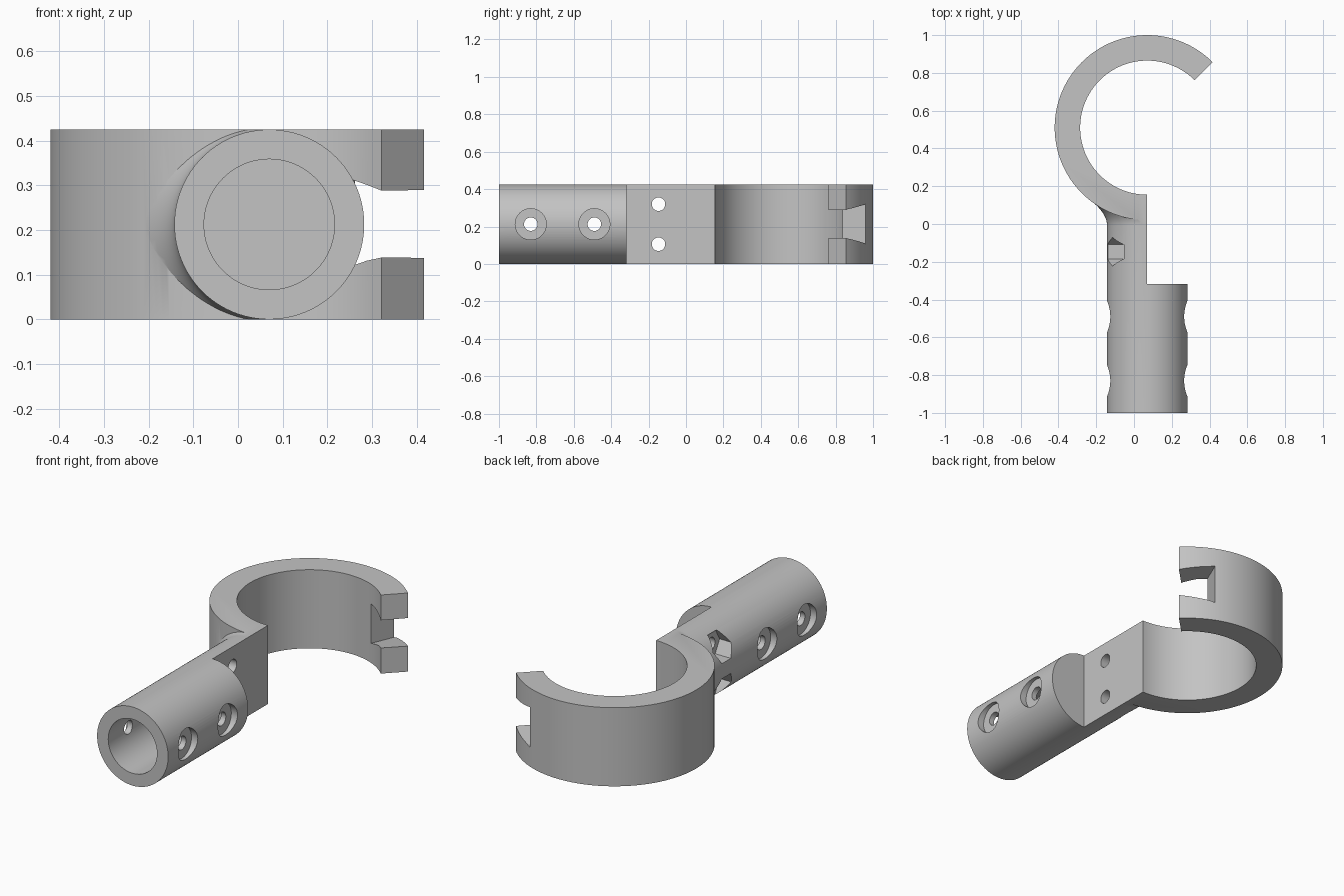
import bpy, bmesh
from math import sin, cos, pi, radians
from mathutils import Matrix

old = bpy.data.objects.get("Cube")
if old:
    bpy.data.objects.remove(old, do_unlink=True)

AX, MID, H = 0.07, 0.2125, 0.425          # tube axis x, mid height, total height
RING_Y, R_OUT, R_IN = 0.51, 0.49, 0.355   # hook ring
POST_R = 0.2124

grey = bpy.data.materials.new("plain_grey")
grey.use_nodes = True
grey.diffuse_color = (0.55, 0.55, 0.55, 1)
grey.node_tree.nodes["Principled BSDF"].inputs["Base Color"].default_value = (0.55, 0.55, 0.55, 1)


def finish(name, bm):
    bmesh.ops.recalc_face_normals(bm, faces=bm.faces)
    mesh = bpy.data.meshes.new(name)
    bm.to_mesh(mesh)
    bm.free()
    mesh.materials.append(grey)
    ob = bpy.data.objects.new(name, mesh)
    bpy.context.collection.objects.link(ob)
    return ob


def loft(name, rings):
    """Skin a list of equal-length loops and cap both ends."""
    bm = bmesh.new()
    loops = [[bm.verts.new(p) for p in ring] for ring in rings]
    n = len(loops[0])
    for a, b in zip(loops, loops[1:]):
        for i in range(n):
            j = (i + 1) % n
            bm.faces.new((a[i], a[j], b[j], b[i]))
    bm.faces.new(loops[0])
    bm.faces.new(loops[-1])
    return finish(name, bm)


def box(name, lo, hi):
    bm = bmesh.new()
    bmesh.ops.create_cube(bm, size=1)
    for v in bm.verts:
        v.co = [lo[i] if v.co[i] < 0 else hi[i] for i in range(3)]
    return finish(name, bm)


def x_rod(name, x0, x1, y, z, r, sides=48):
    """Prism along x with a corner pointing along y."""
    ang = [2 * pi * i / sides for i in range(sides)]
    return loft(name, [[(x, y + r * cos(a), z + r * sin(a)) for a in ang] for x in (x0, x1)])


def y_rod(name, profile, sides=96):
    """Round body along y from (y, radius) pairs."""
    ang = [2 * pi * i / sides for i in range(sides)]
    return loft(name, [[(AX + r * cos(a), y, MID + r * sin(a)) for a in ang] for y, r in profile])


def polar(r, deg, z):
    return (AX + r * cos(radians(deg)), RING_Y + r * sin(radians(deg)), z)


def combine(target, tool, op):
    mod = target.modifiers.new(op, 'BOOLEAN')
    mod.operation, mod.object, mod.solver = op, tool, 'EXACT'
    bpy.context.view_layer.objects.active = target
    bpy.ops.object.modifier_apply(modifier=mod.name)
    bpy.data.objects.remove(tool, do_unlink=True)


# Open hook ring, oversized in height and trimmed below
steps = 120
degs = [45 + 235 * i / steps for i in range(steps + 1)]
outline = [(R_OUT, d) for d in degs] + [(R_IN, d) for d in reversed(degs)]
body = loft("hook_mount", [[polar(r, d, z) for r, d in outline] for z in (-0.1, H + 0.1)])

# Tube with a flared root blending into the ring
flare = [(y, POST_R + 4.8 * (y + 0.01) ** 2) for y in [-0.01 + 0.12 * i / 10 for i in range(11)]]
combine(body, y_rod("tube", [(-1, POST_R)] + flare), 'UNION')

# Trim to flat top and bottom, then cut the tube in half for the mating face
combine(body, box("slab", (-2, -2, 0), (2, 2, H)), 'INTERSECT')
combine(body, box("half_cut", (AX, -0.317, -0.3), (0.8, 0.35, 0.8)), 'DIFFERENCE')

# Blind bore
combine(body, y_rod("bore", [(-1.1, 0.146), (-0.37, 0.146)]), 'DIFFERENCE')

# Cross holes with counterbores on both sides
for y in (-0.83, -0.49):
    combine(body, x_rod("cross_hole", -0.4, 0.5, y, MID, 0.036), 'DIFFERENCE')
    for side in (-1, 1):
        combine(body, x_rod("counterbore", AX + side * 0.175, AX + side * 0.4, y, MID, 0.083), 'DIFFERENCE')

# Clamp holes with hexagonal nut pockets
for z in (MID - 0.107, MID + 0.107):
    combine(body, x_rod("clamp_hole", -0.4, 0.3, -0.147, z, 0.036), 'DIFFERENCE')
    combine(body, x_rod("nut_pocket", -0.4, -0.045, -0.147, z, 0.076, 6), 'DIFFERENCE')

# Dovetail slot in the hook tip, widening away from the end
corners = [(43, -0.072), (67, -0.108), (67, 0.108), (43, 0.072)]
combine(body, loft("slot", [[polar(r, d, MID + h) for d, h in corners] for r in (0.3, 0.55)]), 'DIFFERENCE')

# Smooth curves, crisp edges
bpy.ops.object.select_all(action='DESELECT')
body.select_set(True)
bpy.context.view_layer.objects.active = body
bpy.ops.object.shade_smooth_by_angle(angle=radians(25))
